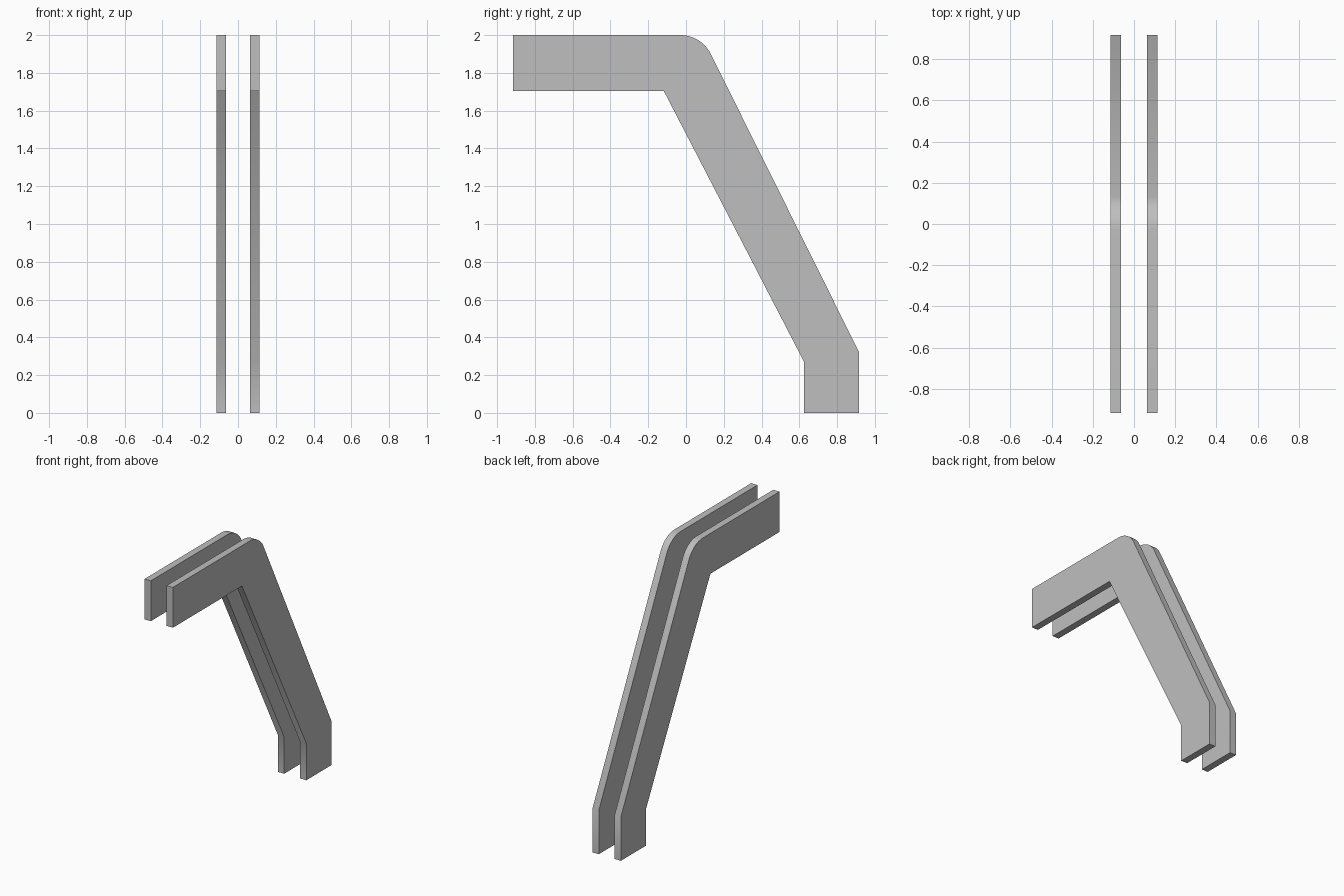
import bpy
import bmesh
from math import radians, sin, cos
from mathutils import Vector

cube = bpy.data.objects.get("Cube")
if cube:
    bpy.data.objects.remove(cube, do_unlink=True)

# Single grey finish
grey = bpy.data.materials.new("plain_grey")
grey.use_nodes = True
colour = (0.52, 0.52, 0.52, 1)
grey.diffuse_color = colour
grey.node_tree.nodes["Principled BSDF"].inputs["Base Color"].default_value = colour

INNER, OUTER = 0.064, 0.115  # plate faces, measured from the centre plane


def bend_arc(centre, radius, sweep, steps):
    """Rounded outer bend, from straight up towards the back (y, z points)."""
    return [(centre[0] + radius * sin(sweep * i / steps),
             centre[1] + radius * cos(sweep * i / steps))
            for i in range(steps + 1)]


# Side outline: top arm, rounded bend, sloping leg, upright foot
outline = [(-0.917, 1.705), (-0.917, 2.0)]
outline += bend_arc((-0.03, 1.82), 0.18, radians(63.5), 12)
outline += [(0.917, 0.32), (0.917, 0), (0.625, 0), (0.625, 0.27), (-0.118, 1.705)]


def make_plate(name, x0, x1):
    bm = bmesh.new()
    face = bm.faces.new([bm.verts.new((x0, y, z)) for y, z in outline])
    ext = bmesh.ops.extrude_face_region(bm, geom=[face])
    moved = [g for g in ext["geom"] if isinstance(g, bmesh.types.BMVert)]
    bmesh.ops.translate(bm, verts=moved, vec=Vector((x1 - x0, 0, 0)))
    bmesh.ops.recalc_face_normals(bm, faces=bm.faces[:])
    mesh = bpy.data.meshes.new(name)
    bm.to_mesh(mesh)
    bm.free()
    mesh.materials.append(grey)
    obj = bpy.data.objects.new(name, mesh)
    bpy.context.collection.objects.link(obj)
    # Smooth the gentle bends, keep the plate edges crisp
    bpy.ops.object.select_all(action="DESELECT")
    obj.select_set(True)
    bpy.context.view_layer.objects.active = obj
    bpy.ops.object.shade_smooth_by_angle(angle=radians(30))


# Matching pair of bent plates
make_plate("left_bent_plate", INNER, OUTER)
make_plate("right_bent_plate", -OUTER, -INNER)
